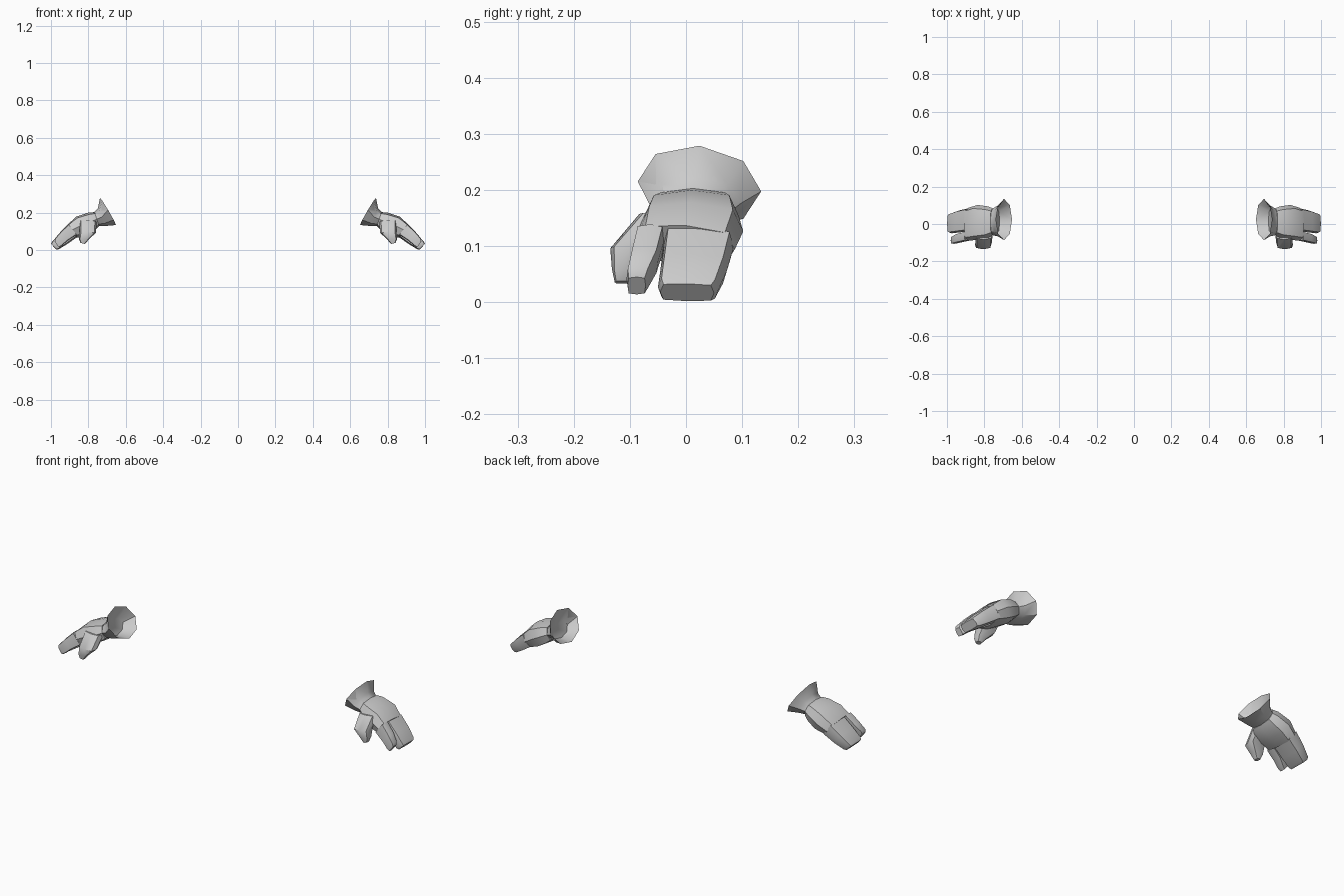
import bpy, bmesh, math
from mathutils import Vector


def loft(name, rings, square=0.71, caps=(True, True), angle=40):
    """Loft 8-sided rings: (top x, top z, bottom x, bottom z, y min, y max, tilt)."""
    bm = bmesh.new()
    loops = []
    for xt, zt, xb, zb, y0, y1, tilt in rings:
        top, bot = Vector((xt, 0, zt)), Vector((xb, 0, zb))
        mid, up = (top + bot) / 2, (top - bot) / 2
        yc, yr = (y0 + y1) / 2, (y1 - y0) / 2
        loop = []
        for i in range(8):
            r = 1 if i % 2 == 0 else square * math.sqrt(2)
            a = i * math.pi / 4
            dy = yr * r * math.cos(a)
            p = mid + up * (r * math.sin(a))
            loop.append(bm.verts.new((p.x, yc + dy, p.z + tilt * dy)))
        loops.append(loop)
    for a, b in zip(loops, loops[1:]):
        for i in range(8):
            j = (i + 1) % 8
            bm.faces.new((a[i], a[j], b[j], b[i]))
    if caps[0]:
        bm.faces.new(loops[0])
    if caps[1]:
        bm.faces.new(loops[-1])
    bmesh.ops.recalc_face_normals(bm, faces=bm.faces)
    me = bpy.data.meshes.new(name)
    bm.to_mesh(me)
    bm.free()
    ob = bpy.data.objects.new(name, me)
    bpy.context.collection.objects.link(ob)
    # the other glove is a mirror image
    mod = ob.modifiers.new("Mirror", 'MIRROR')
    mod.use_axis = (True, False, False)
    bpy.ops.object.select_all(action='DESELECT')
    ob.select_set(True)
    bpy.context.view_layer.objects.active = ob
    bpy.ops.object.shade_smooth_by_angle(angle=math.radians(angle))
    return ob


# flared hollow cuff: wrist, rim, then the inside of the opening
loft("cuff", [
    (0.768, 0.203, 0.742, 0.128, -0.060, 0.084, 0),
    (0.749, 0.224, 0.708, 0.129, -0.066, 0.098, 0),
    (0.738, 0.279, 0.652, 0.134, -0.086, 0.134, -0.08),
    (0.748, 0.212, 0.718, 0.135, -0.055, 0.085, 0),
], caps=(False, True))

# palm and back of the hand
loft("palm", [
    (0.768, 0.203, 0.742, 0.128, -0.060, 0.084, 0),
    (0.800, 0.200, 0.762, 0.108, -0.074, 0.094, 0),
    (0.866, 0.178, 0.806, 0.082, -0.084, 0.102, -0.04),
    (0.910, 0.137, 0.860, 0.066, -0.090, 0.087, -0.08),
], square=0.80)

# three fingers joined as one mitten block, with a bevelled tip
loft("joined_fingers", [
    (0.904, 0.134, 0.856, 0.072, -0.039, 0.085, -0.08),
    (0.955, 0.086, 0.912, 0.033, -0.045, 0.073, -0.05),
    (0.994, 0.044, 0.956, 0.006, -0.050, 0.058, -0.03),
    (0.999, 0.033, 0.969, 0.002, -0.046, 0.050, -0.02),
], square=0.88)

# separate index finger
loft("index_finger", [
    (0.907, 0.139, 0.862, 0.082, -0.089, -0.039, 0),
    (0.950, 0.096, 0.912, 0.049, -0.099, -0.050, 0),
    (0.979, 0.062, 0.944, 0.022, -0.106, -0.066, 0),
    (0.980, 0.045, 0.957, 0.014, -0.104, -0.072, 0),
], square=0.88)

# thumb
loft("thumb", [
    (0.850, 0.160, 0.755, 0.155, -0.083, -0.010, 0),
    (0.848, 0.100, 0.760, 0.092, -0.135, -0.065, 0),
    (0.850, 0.058, 0.795, 0.060, -0.132, -0.088, 0),
    (0.842, 0.038, 0.818, 0.033, -0.127, -0.101, 0),
], square=0.80)
